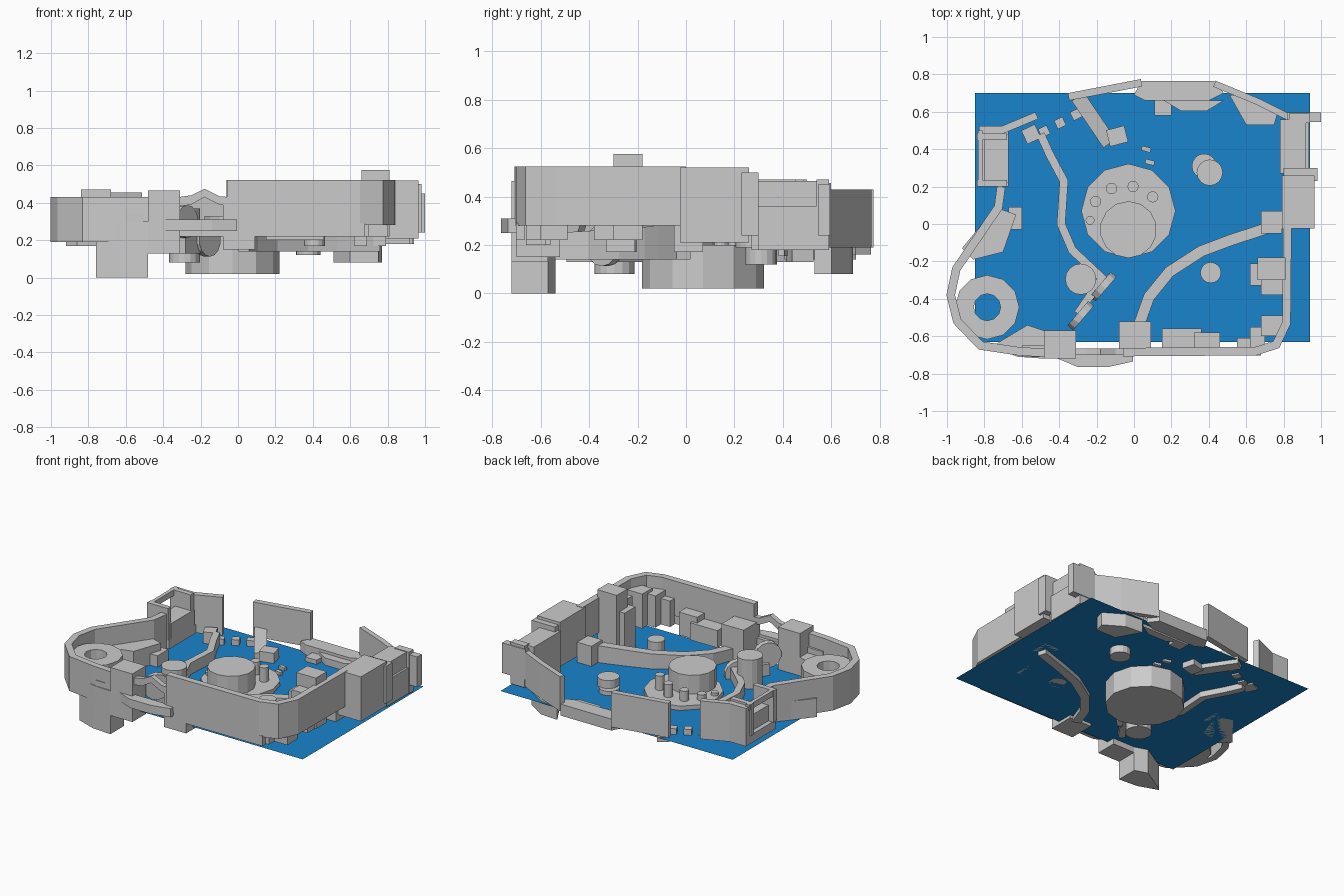
import bpy, bmesh
from math import sin, cos, pi, atan2
from mathutils import Vector, Matrix

if "Cube" in bpy.data.objects:
    bpy.data.objects.remove(bpy.data.objects["Cube"])


def finish(name, bm):
    bmesh.ops.recalc_face_normals(bm, faces=bm.faces)
    me = bpy.data.meshes.new(name)
    bm.to_mesh(me)
    bm.free()
    ob = bpy.data.objects.new(name, me)
    bpy.context.collection.objects.link(ob)
    return ob


def prism(name, pts, z0, z1):
    bm = bmesh.new()
    lo = [bm.verts.new((x, y, z0)) for x, y in pts]
    hi = [bm.verts.new((x, y, z1)) for x, y in pts]
    bm.faces.new(lo)
    bm.faces.new(hi)
    n = len(pts)
    for i in range(n):
        j = (i + 1) % n
        bm.faces.new((lo[i], lo[j], hi[j], hi[i]))
    return finish(name, bm)


def box(name, x0, x1, y0, y1, z0, z1):
    return prism(name, [(x0, y0), (x1, y0), (x1, y1), (x0, y1)], z0, z1)


def turned_box(name, x, y, w, d, z0, z1, ang):
    c, s = cos(ang), sin(ang)
    pts = [(x + c * a - s * b, y + s * a + c * b) for a, b in
           ((-w / 2, -d / 2), (w / 2, -d / 2), (w / 2, d / 2), (-w / 2, d / 2))]
    return prism(name, pts, z0, z1)


def circle(x, y, r, n, start=pi / 2):
    return [(x + r * cos(start + 2 * pi * i / n), y + r * sin(start + 2 * pi * i / n)) for i in range(n)]


def strip(name, path, width, z0, z1, z1_end=None):
    """Wall following a centre line, mitred at the corners; top may slope."""
    z1_end = z1 if z1_end is None else z1_end
    p = [Vector(q) for q in path]
    bm = bmesh.new()
    rings = []
    for i, q in enumerate(p):
        d0 = (q - p[i - 1]).normalized() if i else (p[1] - q).normalized()
        d1 = (p[i + 1] - q).normalized() if i < len(p) - 1 else d0
        t = (d0 + d1).normalized()
        o = Vector((-t.y, t.x)) * width / 2 / max(t.dot(d0), 0.5)
        top = z1 + (z1_end - z1) * i / (len(p) - 1)
        a, b = q + o, q - o
        rings.append([bm.verts.new(v) for v in
                      ((a.x, a.y, z0), (b.x, b.y, z0), (b.x, b.y, top), (a.x, a.y, top))])
    for r, s in zip(rings, rings[1:]):
        for k in range(4):
            m = (k + 1) % 4
            bm.faces.new((r[k], r[m], s[m], s[k]))
    bm.faces.new(rings[0])
    bm.faces.new(rings[-1])
    return finish(name, bm)


# Blue water sheet
bm = bmesh.new()
bm.faces.new([bm.verts.new((x, y, 0.17)) for x, y in ((-.85, -.63), (.94, -.63), (.94, .7), (-.85, .7))])
water = finish("water_sheet", bm)
blue = bpy.data.materials.new("blue")
blue.diffuse_color = (0.01, 0.23, 0.6, 1)
blue.use_nodes = True
blue.node_tree.nodes["Principled BSDF"].inputs["Base Color"].default_value = blue.diffuse_color
water.data.materials.append(blue)

# Outer walls
strip("left_wall", [(-.71, .2), (-.725, .09), (-.95, -.24), (-.98, -.38), (-.945, -.52),
                    (-.82, -.65), (-.62, -.68), (-.46, -.69)], .045, .19, .43)
strip("front_right_wall", [(-.06, -.685), (.65, -.68), (.76, -.645), (.815, -.53), (.82, 0)], .045, .28, .523)
strip("front_low_wall", [(-.5, -.685), (.68, -.685)], .035, .22, .29)
prism("front_bay", [(-.43, -.71), (-.3, -.765), (-.14, -.765), (-.005, -.735), (-.005, -.69), (-.43, -.69)], .25, .31)
strip("back_left_wall", [(-.35, .68), (.04, .755)], .04, .19, .43)
strip("back_right_wall", [(.43, .75), (.66, .655), (.85, .56)], .035, .19, .43)
prism("back_low_wall", [(0, .69), (.06, .66), (.4, .66), (.48, .7), (.43, .765), (.04, .765)], .16, .24)
prism("back_shelf", [(.16, .66), (.25, .605), (.39, .605), (.48, .66)], .15, .22)
box("back_step", .11, .2, .58, .66, .15, .2)
prism("back_corner_block", [(.51, .69), (.6, .53), (.75, .53), (.77, .6), (.64, .68)], .08, .22)
strip("left_back_wall", [(-.83, .505), (-.7, .505), (-.52, .58)], .04, .19, .455)

# Arch over the front gap
arch = [(-.32, .43), (-.25, .44), (-.18, .475), (-.1, .435), (-.04, .43),
        (-.04, .38), (-.1, .39), (-.18, .43), (-.25, .39), (-.32, .38)]
ob = prism("front_arch", arch, .665, .7)
ob.data.transform(Matrix.Rotation(pi / 2, 4, 'X'))

# Open-sided house at the back left
box("left_house_base", -.8, -.67, .22, .48, .19, .36)
box("left_house_floor", -.83, -.67, .2, .5, .19, .25)
for i, y in enumerate((.2, .45)):
    box(f"left_house_post_{i}", -.84, -.68, y, y + .035, .25, .47)
box("left_house_lintel", -.835, -.81, .2, .5, .43, .47)

# Boxes on the right and back right
for name, b in {
    "right_house": (.79, .965, -.025, .26, .21, .52),
    "right_house_trim": (.8, .98, .23, .3, .24, .5),
    "right_annex": (.78, .92, .27, .56, .18, .465),
    "right_annex_panel": (.9, .935, .3, .54, .18, .36),
    "right_end_wall": (.83, .94, .54, .59, .18, .47),
    "right_end_sign": (.82, 1.0, .545, .595, .24, .45),
    "right_ramp_landing": (.68, .79, -.05, .07, .17, .31),
    "tower_tall": (.66, .81, -.3, -.18, .22, .575),
    "tower_side": (.62, .69, -.33, -.21, .17, .45),
    "tower_mid": (.68, .8, -.38, -.3, .22, .49),
    "tower_corner": (.68, .8, -.6, -.49, .22, .46),
    "tower_short": (.62, .7, -.66, -.55, .22, .44),
    "tower_small": (.55, .63, -.66, -.61, .22, .4),
    "front_shelf": (.15, .36, -.66, -.56, .2, .32),
    "front_crate": (.32, .46, -.66, -.58, .2, .36),
    "front_gatehouse": (-.08, .09, -.7, -.52, .15, .4),
    "front_left_house": (-.48, -.31, -.72, -.57, .13, .465),
    "front_left_panel": (-.6, -.47, -.71, -.65, .13, .34),
    "left_crate": (-.67, -.6, -.03, .09, .17, .25),
}.items():
    box(name, *b)

# Left side blocks
prism("left_foundation", [(-.76, -.66), (-.72, -.63), (-.57, -.54), (-.48, -.57), (-.48, -.72), (-.62, -.71)], 0, .3)
prism("left_deck", [(-.74, .09), (-.92, -.13), (-.86, -.19), (-.7, -.15), (-.63, .05)], .17, .3)

# Round corner turret with an open centre
bm = bmesh.new()
rings = [[bm.verts.new((x, y, z)) for x, y in circle(-.785, -.445, r, 12)]
         for r, z in ((.172, .19), (.172, .37), (.072, .37), (.072, .19))]
for k in range(4):
    a, b = rings[k], rings[(k + 1) % 4]
    for i in range(12):
        j = (i + 1) % 12
        bm.faces.new((a[i], a[j], b[j], b[i]))
finish("corner_turret", bm)

# Central island, drum and pegs
prism("island", circle(-.03, .07, .252, 12), .02, .2)
prism("island_drum", circle(-.03, -.03, .152, 14), .18, .33)
for i, (x, y, r, z) in enumerate(((.1, .145, .03, .3), (-.005, .2, .03, .29), (-.12, .19, .03, .27),
                                  (-.205, .12, .03, .24), (-.235, .02, .024, .22))):
    prism(f"island_peg_{i}", circle(x, y, r, 12), .18, z)

# Round posts around the island
for name, x, y, r, z0, z1 in (("tall_post", -.285, -.295, .083, .08, .37),
                              ("back_post_low", .375, .31, .066, .12, .2),
                              ("back_post_high", .405, .275, .07, .19, .255),
                              ("right_post", .41, -.26, .056, .17, .31)):
    prism(name, circle(x, y, r, 16), z0, z1)

# Upright wheels beside the tall post
for i, (x, y, z) in enumerate(((-.165, -.335, .2), (-.285, -.49, .3))):
    ob = prism(f"wheel_{i}", circle(0, 0, .088, 14), -.02, .02)
    axis = Vector((.76, -.65, 0))
    ob.data.transform(Matrix.Translation((x, y, z)) @ axis.to_track_quat('Z', 'Y').to_matrix().to_4x4())

# Curving walkways
strip("right_walkway", [(.75, -.01), (.52, -.085), (.36, -.145), (.19, -.255), (.08, -.39), (.03, -.53)],
      .06, .14, .29, .25)
strip("left_walkway", [(-.5, .48), (-.45, .37), (-.375, .23), (-.39, 0), (-.33, -.14), (-.17, -.29), (-.3, -.48)],
      .045, .13, .25)

# Fallen beam and scattered blocks at the back
strip("back_beam", [(-.3, .68), (-.13, .43)], .08, .14, .26, .22)
turned_box("beam_block", -.09, .47, .1, .09, .13, .24, .25)
for i, (x, y, w) in enumerate(((-.55, .48, .08), (-.48, .495, .05), (-.395, .54, .05), (-.31, .585, .05))):
    turned_box(f"stone_{i}", x, y, w, w, .16, .25 if i == 0 else .21, .45)
for i, (x, y) in enumerate(((.065, .4), (.085, .33))):
    turned_box(f"stepping_stone_{i}", x, y, .05, .025, .155, .19, -.25)
